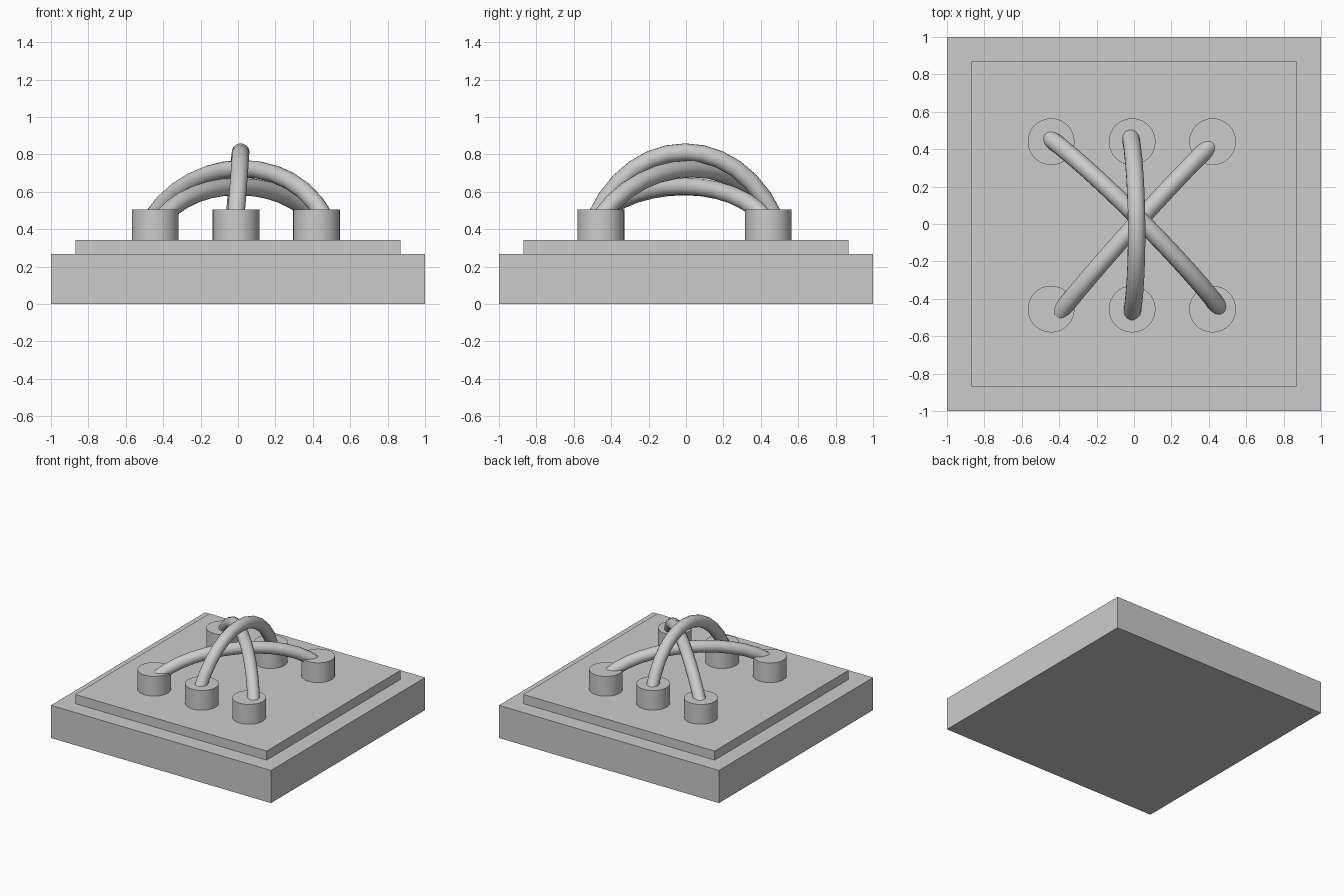
import bpy, bmesh
from mathutils import Vector

if "Cube" in bpy.data.objects:
    bpy.data.objects.remove(bpy.data.objects["Cube"])


def link(name, data):
    obj = bpy.data.objects.new(name, data)
    bpy.context.collection.objects.link(obj)
    return obj


# Stepped base: slab whose top is inset and raised
def stepped_base():
    bm = bmesh.new()
    bmesh.ops.create_cube(bm, size=2)
    for v in bm.verts:
        v.co.z = 0.268 if v.co.z > 0 else 0
    bm.normal_update()
    top = max(bm.faces, key=lambda f: f.calc_center_median().z)
    bmesh.ops.inset_region(bm, faces=[top], thickness=0.184)
    raised = bmesh.ops.extrude_face_region(bm, geom=[top])["geom"]
    bmesh.ops.delete(bm, geom=[top], context='FACES')
    bmesh.ops.translate(bm, vec=(0, 0, 0.075),
                        verts=[g for g in raised if isinstance(g, bmesh.types.BMVert)])
    bmesh.ops.recalc_face_normals(bm, faces=bm.faces)
    mesh = bpy.data.meshes.new("stepped_base")
    bm.to_mesh(mesh)
    bm.free()
    link("stepped_base", mesh)


# Round socket standing on the plate
def socket(name, x, y):
    bpy.ops.mesh.primitive_cylinder_add(vertices=32, radius=0.125, depth=0.165,
                                        location=(x, y, 0.4225))
    bpy.context.object.name = name
    bpy.ops.object.shade_smooth_by_angle()


# Arched cable: one bezier span, its ends sunk in the sockets
def cable(name, start, end, peak, bow):
    a, b = Vector(start), Vector(end)
    lift = Vector((0, 0, (peak - a.z) / 0.75)) + Vector((*bow, 0)) / 0.75
    inward = (b - a) * 0.22
    curve = bpy.data.curves.new(name, 'CURVE')
    curve.dimensions = '3D'
    curve.bevel_depth = 0.047
    curve.bevel_resolution = 6
    curve.resolution_u = 12
    curve.use_fill_caps = True
    spline = curve.splines.new('BEZIER')
    spline.bezier_points.add(1)
    for p, co, step in zip(spline.bezier_points, (a, b), (inward, -inward)):
        p.handle_left_type = p.handle_right_type = 'FREE'
        p.co = co
        p.handle_left = p.handle_right = co + step + lift
    link(name, curve)


stepped_base()
for row, y in (("front", -0.455), ("back", 0.44)):
    for side, x in (("left", -0.443), ("middle", -0.01), ("right", 0.42)):
        socket(f"{row}_{side}_socket", x, y)

cable("high_cable", (-0.02, 0.475, 0.46), (-0.012, -0.485, 0.46), 0.812, (0.03, 0))
cable("middle_cable", (-0.46, 0.465, 0.46), (0.465, -0.46, 0.46), 0.723, (0.02, 0.03))
cable("low_cable", (0.42, 0.43, 0.45), (-0.405, -0.485, 0.46), 0.623, (0.0, 0.025))
